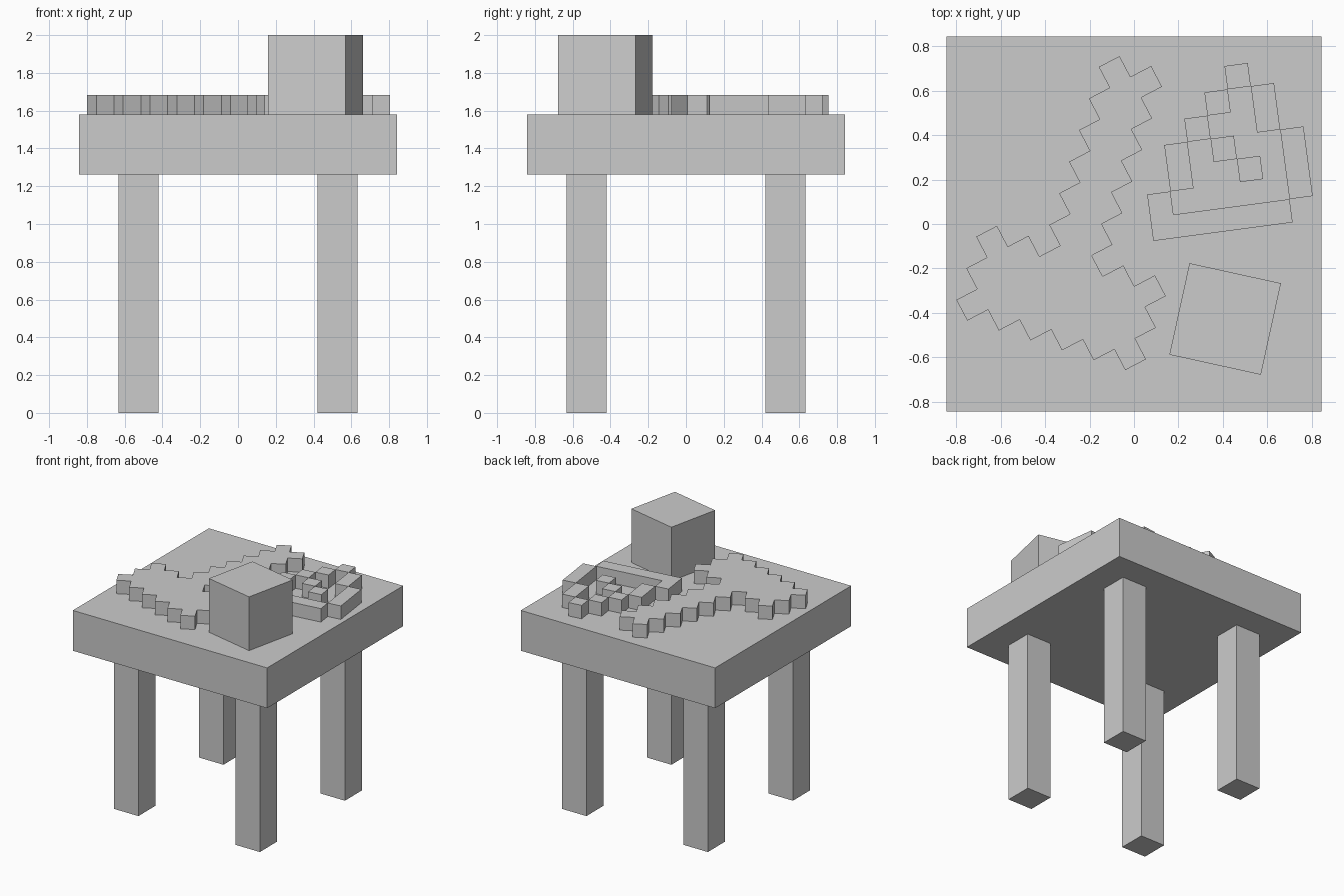
import bpy
import bmesh
from math import radians
from mathutils import Matrix, Vector

if "Cube" in bpy.data.objects:
    bpy.data.objects.remove(bpy.data.objects["Cube"], do_unlink=True)

U = 2 / 19                      # one block unit
LEG_H, TOP_H, BOX = 12 * U, 3 * U, 4 * U
TABLE_Z = LEG_H + TOP_H

grey = bpy.data.materials.new("plain grey")
grey.use_nodes = True
grey.diffuse_color = (0.6, 0.6, 0.6, 1)
grey.node_tree.nodes["Principled BSDF"].inputs["Base Color"].default_value = grey.diffuse_color


def add_object(name, bm):
    mesh = bpy.data.meshes.new(name)
    bm.to_mesh(mesh)
    bm.free()
    mesh.materials.append(grey)
    obj = bpy.data.objects.new(name, mesh)
    bpy.context.collection.objects.link(obj)
    return obj


def box(name, size, centre, turn=0):
    bm = bmesh.new()
    bmesh.ops.create_cube(bm, size=1)
    bmesh.ops.scale(bm, vec=size, verts=bm.verts)
    obj = add_object(name, bm)
    obj.location = centre
    obj.rotation_euler.z = radians(turn)
    return obj


def relief(name, rows, pivot_col, corner, turn):
    """Raise the marked cells by one unit; corner is the top left of pivot_col in row 0."""
    cells = {(c, -r) for r, row in enumerate(rows) for c, mark in enumerate(row) if mark == "#"}
    bm = bmesh.new()

    def face(points):
        bm.faces.new([bm.verts.new(Vector(p) * U) for p in points])

    for c, r in cells:
        ring = [(c, r - 1), (c + 1, r - 1), (c + 1, r), (c, r)]
        face([(x, y, 1) for x, y in ring])
        face([(x, y, 0) for x, y in reversed(ring)])
        # Walls only where the neighbouring cell is empty
        for i, (dx, dy) in enumerate([(0, -1), (1, 0), (0, 1), (-1, 0)]):
            if (c + dx, r + dy) not in cells:
                a, b = ring[i], ring[(i + 1) % 4]
                face([(*a, 0), (*b, 0), (*b, 1), (*a, 1)])
    bmesh.ops.remove_doubles(bm, verts=bm.verts, dist=U / 100)
    bmesh.ops.dissolve_limit(bm, angle_limit=radians(1), verts=bm.verts, edges=bm.edges)
    bmesh.ops.transform(bm, matrix=Matrix.Translation((-pivot_col * U, 0, 0)), verts=bm.verts)
    obj = add_object(name, bm)
    obj.location = (*corner, TABLE_Z)
    obj.rotation_euler.z = radians(turn)
    return obj


# Table
box("table_top", (16 * U, 16 * U, TOP_H), (0, 0, LEG_H + TOP_H / 2))
for side, sx in (("right", -1), ("left", 1)):
    for end, sy in (("front", -1), ("back", 1)):
        box(f"{end}_{side}_leg", (2 * U, 2 * U, LEG_H), (sx * 5 * U, sy * 5 * U, LEG_H / 2))

# Block standing on the table
box("block", (BOX, BOX, BOX), (0.41, -0.427, TABLE_Z + BOX / 2), -12.4)

# Flat sword lying on the table
relief("sword", [
    "..........#.",
    ".........###",
    "........###.",
    ".......###..",
    "..#...###...",
    ".###.###....",
    "#######.....",
    ".#####......",
    "..#####.....",
    "...#####....",
    "....###.....",
    ".....#......",
], 11, (-0.065, 0.755), 27.6)

# Hollow outlined shape with two inner pieces
relief("outline_shape", [
    "....#..",
    "...#.#.",
    "..#..#.",
    ".#.#..#",
    ".#..#.#",
    "#.....#",
    "######.",
], 4, (0.407, 0.71), 7.6)
